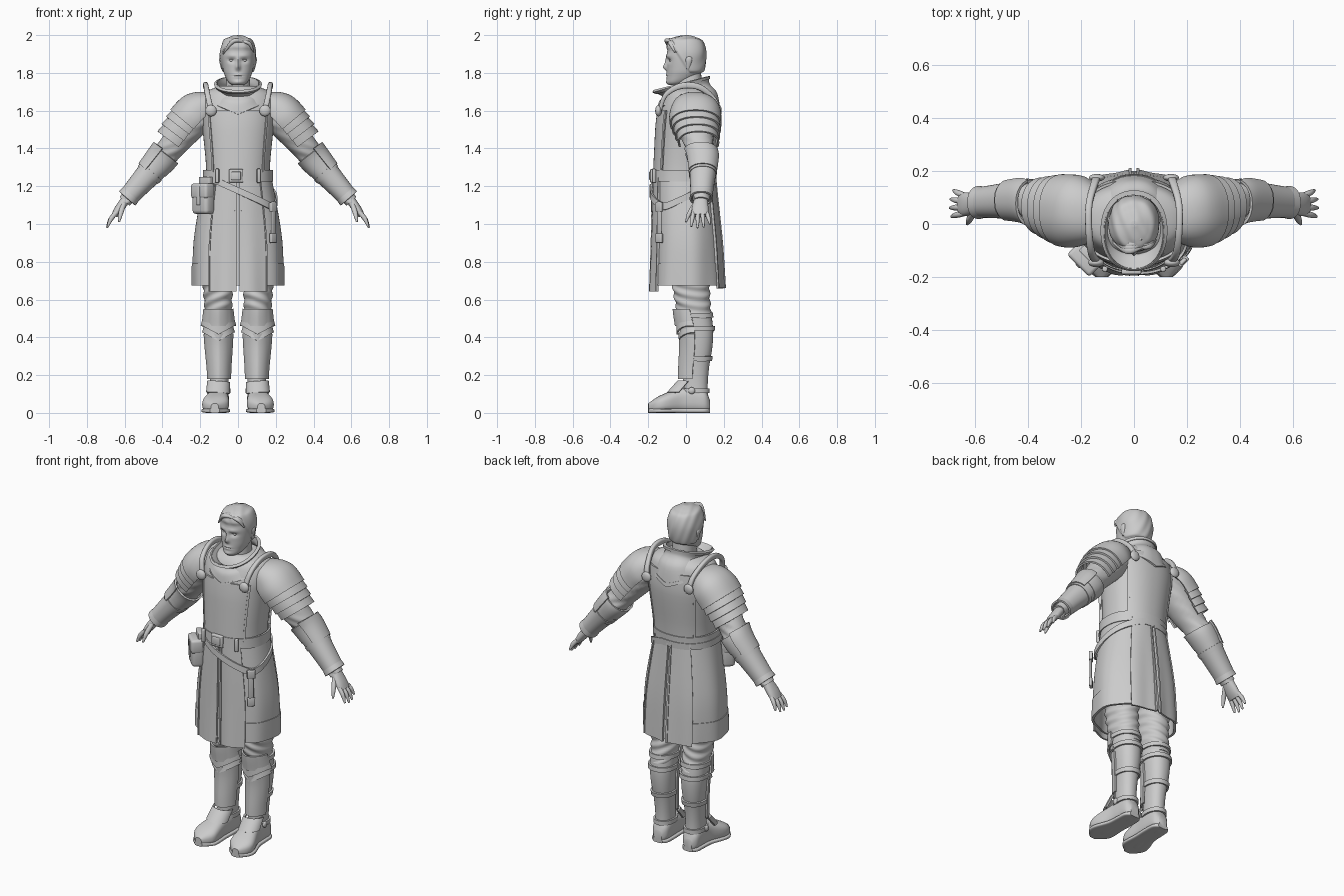
import bpy, bmesh, math
from mathutils import Vector, Matrix

cube = bpy.data.objects.get("Cube")
if cube:
    bpy.data.objects.remove(cube, do_unlink=True)

GREY = (.6, .6, .6, 1)
clay = bpy.data.materials.new("grey_clay")
clay.use_nodes = True
clay.diffuse_color = GREY
clay.node_tree.nodes["Principled BSDF"].inputs["Base Color"].default_value = GREY
SIDEWAYS, DEPTH, UPWARD = Vector((1, 0, 0)), Vector((0, 1, 0)), Vector((0, 0, 1))
FRONT, BACK, OUTSIDE = -90, 90, 0


def clamp(value):
    return min(max(value, 0), 1)


def facing(middle, spread):
    return middle - spread, middle + spread


def finish(name, bm, mirror=False, wall=0, bevel=0):
    bmesh.ops.recalc_face_normals(bm, faces=bm.faces)
    mesh = bpy.data.meshes.new(name)
    bm.to_mesh(mesh)
    bm.free()
    mesh.materials.append(clay)
    mesh.shade_smooth()
    part = bpy.data.objects.new(name, mesh)
    bpy.context.scene.collection.objects.link(part)
    if mirror:
        part.modifiers.new("mirror", "MIRROR")
    if wall:
        solid = part.modifiers.new("wall", "SOLIDIFY")
        solid.thickness, solid.offset = wall, 0
    if bevel:
        rounding = part.modifiers.new("bevel", "BEVEL")
        rounding.width, rounding.segments = bevel, 3
    part.modifiers.new("sharp", "EDGE_SPLIT").split_angle = math.radians(40)


def smooth(rings, steps):
    """Pass a smooth curve through the ring parameters."""
    rings = [Vector(ring) for ring in rings]
    ends = [rings[0]] + rings + [rings[-1]]
    result = []
    for p, q, r, s in zip(ends, ends[1:], ends[2:], ends[3:]):
        for i in range(steps):
            t = i / steps
            result.append(q + (r - p) * (t / 2) + (p * 2 - q * 5 + r * 4 - s) * (t * t / 2)
                          + (q * 3 - p - r * 3 + s) * (t ** 3 / 2))
    return result + [rings[-1]]


def loft(name, rings, arc=(0, 360), power=2.2, grow=0, flare=0, sides=48, steps=5, up=DEPTH,
         bend=None, mirror=False, wall=0):
    """Skin rings of (x, y, z, radius across, radius along up)."""
    path = smooth(rings, steps)
    last = len(path) - 1
    closed = arc[1] - arc[0] == 360
    count = sides if closed else sides + 1
    bm = bmesh.new()
    rows = []
    for i, ring in enumerate(path):
        centre = Vector(ring[:3])
        along = Vector(path[min(i + 1, last)][:3]) - Vector(path[max(i - 1, 0)][:3])
        across = (along - up * along.dot(up)).normalized().cross(up)
        extra = grow + flare * i / last
        row = []
        for k in range(count):
            angle = math.radians(arc[0] + (arc[1] - arc[0]) * k / sides)
            c, s = [math.copysign(abs(f) ** (2 / power), f) for f in (math.cos(angle), math.sin(angle))]
            point = centre + across * c * (ring[3] + extra) + up * s * (ring[4] + extra)
            row.append(bm.verts.new(bend(point) if bend else point))
        rows.append(row)
    for low, high in zip(rows, rows[1:]):
        for k in range(count if closed else sides):
            j = (k + 1) % count
            bm.faces.new((low[k], low[j], high[j], high[k]))
    if closed and not wall:
        bm.faces.new(rows[0])
        bm.faces.new(rows[-1])
    finish(name, bm, mirror, wall)


def cut(profile, start, stop):
    """Take the stretch of a profile between two heights."""
    path = smooth(profile, 8)
    result = []
    for i in range(6):
        height = start + (stop - start) * i / 5
        for low, high in zip(path, path[1:]):
            if (height - low.z) * (height - high.z) <= 1e-6:
                result.append(low + (high - low) * ((height - low.z) / (high.z - low.z)))
                break
    return result


def band(name, profile, start, stop, wall=.01, **options):
    """Lay a thin shell over part of a profile."""
    loft(name, cut(profile, start, stop), wall=wall, steps=2, **options)


def body(*rows):
    """Turn (height, half width, front, back) into rings."""
    return [(0, (front + back) / 2, z, width, (back - front) / 2) for z, width, front, back in rows]


def box(name, at, size, turn=0, bevel=.005):
    bm = bmesh.new()
    bmesh.ops.create_cube(bm, size=1, matrix=Matrix.Translation(at)
                          @ Matrix.Rotation(math.radians(turn), 4, "Z") @ Matrix.Diagonal((*size, 1)))
    finish(name, bm, bevel=bevel)


def ball(name, at, size):
    bm = bmesh.new()
    bmesh.ops.create_uvsphere(bm, u_segments=24, v_segments=16, radius=1,
                              matrix=Matrix.Translation(at) @ Matrix.Diagonal((*size, 1)))
    finish(name, bm, mirror=True)


# Head: nose, eye sockets, brows, lips, mouth, chin and hair pushed out of one form
FEATURES = [(0, 1.83, .012, .016, .02), (0, 1.86, .01, .025, .01), (.034, 1.866, .02, .01, -.013),
            (.03, 1.89, .03, .01, .006), (0, 1.785, .022, .012, .007), (0, 1.783, .024, .003, -.007),
            (0, 1.75, .02, .012, .006)]


def sculpt(v):
    if v.y < 0:
        for x, z, width, height, depth in FEATURES:
            v.y -= depth * math.exp(-((abs(v.x) - x) / width) ** 2 - ((v.z - z) / height) ** 2)
    hairline = 1.92 - .12 * clamp((v.y + .06) / .08)
    hair = clamp((v.z - hairline) / .012)
    strands = math.sin(v.x * 130 + v.y * 60 + v.z * 50)
    return v + (v - UPWARD * 1.87).normalized() * hair * (.008 + .0015 * strands)


loft("head", body((1.735, .03, -.09, -.03), (1.75, .05, -.1, .01), (1.78, .067, -.1, .06),
                  (1.82, .08, -.1, .09), (1.9, .088, -.1, .1), (1.96, .075, -.09, .085),
                  (1.98, .05, -.06, .05), (1.992, .01, -.01, .01)),
     sides=96, steps=10, bend=sculpt)
loft("neck", body((1.64, .07, -.06, .09), (1.8, .06, -.05, .08)))
ball("eye", (.034, -.077, 1.866), (.013, .011, .008))
loft("ear", [(.085, .01, 1.82, .004, .006), (.09, .015, 1.87, .01, .018), (.086, .015, 1.89, .004, .01)],
     sides=20, mirror=True)
for i in range(4):
    back = i * .011
    loft("fringe_lock", [(.03, back - .085, 1.965 + back / 2, .006, .01), (-.025, back - .1, 1.968, .012, .014),
                         (-.08, back - .07, 1.9 + back, .003, .004)], sides=16)
    loft("side_lock", [(.025, back - .085, 1.965 + back / 2, .006, .01), (.06, back - .08, 1.955, .01, .013),
                       (.083, back - .06, 1.91, .003, .004)], sides=16)

# Breastplate with raised front and back panels
TORSO = body((1.2, .17, -.165, .14), (1.32, .17, -.16, .145), (1.52, .19, -.15, .165), (1.6, .2, -.14, .165),
             (1.66, .195, -.12, .155), (1.7, .17, -.1, .14), (1.73, .1, -.07, .11))
loft("breastplate", TORSO, sides=64)
for name, side, top in (("chest_panel", FRONT, 1.6), ("back_panel", BACK, 1.66)):
    band(name, TORSO, 1.24, top, arc=facing(side, 45), grow=.007)
    for edge in (side - 45, side + 45):
        band(name + "_edge", TORSO, 1.24, top, arc=facing(edge, 2), sides=4, grow=.012)

# Gorget running up into a tilted standing collar
GORGET = body((1.63, .15, -.15, .18), (1.68, .12, -.14, .16), (1.71, .1, -.12, .12), (1.75, .115, -.17, .115))


def drape(v):
    rise = clamp((v.z - 1.63) / .08)
    point = .05 * clamp(1 - abs(v.x) / .12)
    return v + UPWARD * (v.y * .27 * rise - point * (1 - rise))


loft("gorget", GORGET, sides=64, bend=drape, wall=.012)
band("collar_rim", GORGET, 1.735, 1.75, grow=.005, bend=drape, wall=.014)
band("gorget_edge", GORGET, 1.63, 1.64, grow=.004, sides=64, bend=drape)

# Shoulder straps, discs and layered pauldrons
loft("shoulder_strap", [(.14, -.14, 1.59, .01, .016), (.16, -.11, 1.68, .012, .014), (.17, -.03, 1.73, .016, .013),
                        (.17, .07, 1.725, .016, .013), (.15, .15, 1.66, .012, .014), (.14, .175, 1.59, .01, .016)],
     up=SIDEWAYS, mirror=True, sides=20, power=3)
ball("strap_disc", (.143, -.146, 1.6), (.03, .017, .03))
ball("rear_strap_disc", (.14, .175, 1.6), (.03, .014, .03))
SHOULDER = [(.135, .04, 1.64, .06, .09), (.2, .05, 1.6, .1, .12), (.26, .05, 1.54, .1, .12),
            (.36, .07, 1.41, .08, .085)]
for name, top, bottom in (("pauldron", 1.64, 1.53), ("upper_lame", 1.55, 1.5),
                          ("middle_lame", 1.515, 1.465), ("lower_lame", 1.48, 1.43)):
    band(name, SHOULDER, top, bottom, flare=.014, arc=facing(OUTSIDE, 110), mirror=True)


# Sleeves, elbow guards and vambraces
def crease(v):
    return v + DEPTH * .003 * math.sin(v.z * 130 + v.x * 40)


SLEEVE = [(.15, .04, 1.62, .08, .1), (.22, .045, 1.56, .088, .1), (.35, .07, 1.41, .07, .075),
          (.41, .09, 1.335, .065, .066), (.53, .085, 1.2, .045, .048), (.6, .08, 1.12, .035, .04)]
loft("sleeve", SLEEVE, steps=8, mirror=True, bend=crease)
band("elbow_guard", SLEEVE, 1.37, 1.3, grow=.01, mirror=True)
band("elbow_wing", SLEEVE, 1.38, 1.27, grow=.018, arc=facing(OUTSIDE, 70), mirror=True)
band("vambrace", SLEEVE, 1.31, 1.14, grow=.007, flare=.004, mirror=True)
band("vambrace_top", SLEEVE, 1.28, 1.26, grow=.012, mirror=True)
band("vambrace_cuff", SLEEVE, 1.16, 1.135, grow=.01, flare=.006, mirror=True)

# Hands with four fingers and a thumb
loft("palm", [(.58, .08, 1.15, .026, .032), (.63, .075, 1.08, .023, .044), (.655, .075, 1.045, .016, .042)],
     sides=24, mirror=True)
for i, reach in enumerate((.95, 1.05, 1, .8)):
    y, spread = .04 + .023 * i, .01 * i - .012
    loft("finger", [(.642, y, 1.063, .011, .011), (.642 + .03 * reach, y + spread / 2, 1.063 - .035 * reach, .012, .011),
                    (.642 + .05 * reach, y + spread, 1.063 - .08 * reach, .005, .005)], sides=14, mirror=True)
loft("thumb", [(.6, .06, 1.12, .013, .016), (.62, .02, 1.06, .013, .013), (.63, 0, 1.01, .005, .005)],
     sides=14, mirror=True)


# Coat skirt with split front and back flaps
def pleat(v):
    fold = .007 * math.sin(9 * math.atan2(v.y, v.x)) * (1.24 - v.z)
    return v + Vector((v.x, v.y, 0)).normalized() * fold


SKIRT = body((1.26, .17, -.16, .14), (1.1, .2, -.165, .155), (.9, .23, -.17, .175), (.64, .235, -.18, .19))
band("coat_skirt", SKIRT, 1.25, .675, sides=96, bend=pleat)
band("skirt_hem", SKIRT, .79, .675, sides=96, grow=.004, bend=pleat)
for name, side, bottom in (("front_flap", FRONT, .643), ("back_flap", BACK, .66)):
    inner, outer = side + 1.5, side + 37
    band(name, SKIRT, 1.25, bottom, arc=(inner, outer), sides=24, grow=.009, bend=pleat, mirror=True)
    for edge in (inner + 1, outer - 1):
        band(name + "_trim", SKIRT, 1.25, bottom, arc=facing(edge, 1), sides=3, grow=.014, bend=pleat, mirror=True)


# Belts, buckle, hanging strap and pouch
def sag(v):
    drop = .15 * clamp(1 - math.hypot(v.x - .18, v.y + .12) / .3)
    return Vector((v.x * (1 + drop), v.y * (1 + drop * .6), v.z - drop))


band("waist_belt", TORSO, 1.225, 1.285, grow=.012, sides=64)
band("sword_belt", TORSO, 1.213, 1.25, grow=.016, sides=96, bend=sag)
box("belt_buckle", (-.01, -.18, 1.255), (.075, .02, .07))
box("buckle_inset", (-.01, -.19, 1.255), (.05, .01, .045))
for x in (-.11, .11):
    box("belt_loop", (x, -.17, 1.255), (.02, .02, .075), turn=x * 150)
for name, height, size in (("hanging_strap", 1.02, (.03, .012, .2)), ("strap_tip", .925, (.044, .018, .05)),
                           ("strap_ring", 1.09, (.046, .02, .05))):
    box(name, (.186, -.142, height), size, turn=45)
box("pouch", (-.184, -.13, 1.13), (.115, .07, .155), turn=-45, bevel=.02)
box("pouch_flap", (-.187, -.133, 1.175), (.12, .07, .08), turn=-45, bevel=.014)
box("pouch_strap", (-.21, -.156, 1.15), (.024, .012, .1), turn=-45)
box("pouch_hanger", (-.17, -.118, 1.22), (.08, .03, .06), turn=-45)


# Trousers and boots share one leg profile
def rumple(v):
    fold = .045 * math.sin(v.z * 120 + v.x * 45 + v.y * 20)
    return v + Vector((v.x - .105, v.y - .035, 0)) * fold


LEG = [(.1, .02, .95, .09, .12), (.107, .025, .7, .08, .1), (.104, .04, .55, .072, .09),
       (.103, .065, .4, .068, .08), (.1, .05, .2, .05, .067), (.1, .05, .06, .05, .067)]
loft("trousers", cut(LEG, .95, .48), steps=12, bend=rumple, mirror=True)
loft("boot_shaft", cut(LEG, .53, .06), steps=3, mirror=True)
for top in (.53, .46, .3, .13):
    band("boot_strap", LEG, top, top - .025, grow=.005, mirror=True)
FOOT = [(.1, .126, .04, .026, .03), (.1, .1, .06, .048, .06), (.1, .04, .07, .052, .07),
        (.104, -.03, .066, .054, .066), (.12, -.14, .045, .07, .045), (.123, -.2, .03, .02, .02)]
loft("boot_foot", FOOT, power=2.6, up=UPWARD, mirror=True)
loft("boot_sole", [(x, y, .012, width + .005, .012) for x, y, z, width, height in FOOT],
     power=4, up=UPWARD, mirror=True)
loft("ankle_guard", [(.102, .02, .165, .055, .062), (.106, -.03, .105, .058, .066)],
     arc=facing(FRONT, 85), wall=.012, mirror=True)
ball("ankle_buckle", (.157, .03, .118), (.01, .018, .018))


# Greaves and pointed knee plates
def chevron(v):
    return v - UPWARD * .045 * clamp(1 - abs(v.x - .103) / .08)


def ridge(v):
    return v - DEPTH * .012 * clamp(1 - abs(v.x - .103) / .05)


band("greave", LEG, .42, .18, arc=facing(FRONT, 80), grow=.006, flare=.004, bend=ridge, mirror=True)
band("lower_knee_plate", LEG, .47, .425, arc=facing(FRONT, 82), flare=.014, bend=chevron, mirror=True)
band("upper_knee_plate", LEG, .51, .46, arc=facing(FRONT, 82), grow=.006, flare=.014, bend=chevron, mirror=True)
band("knee_cap", LEG, .55, .46, arc=facing(FRONT, 80), grow=.004, flare=.012, bend=ridge, mirror=True)
